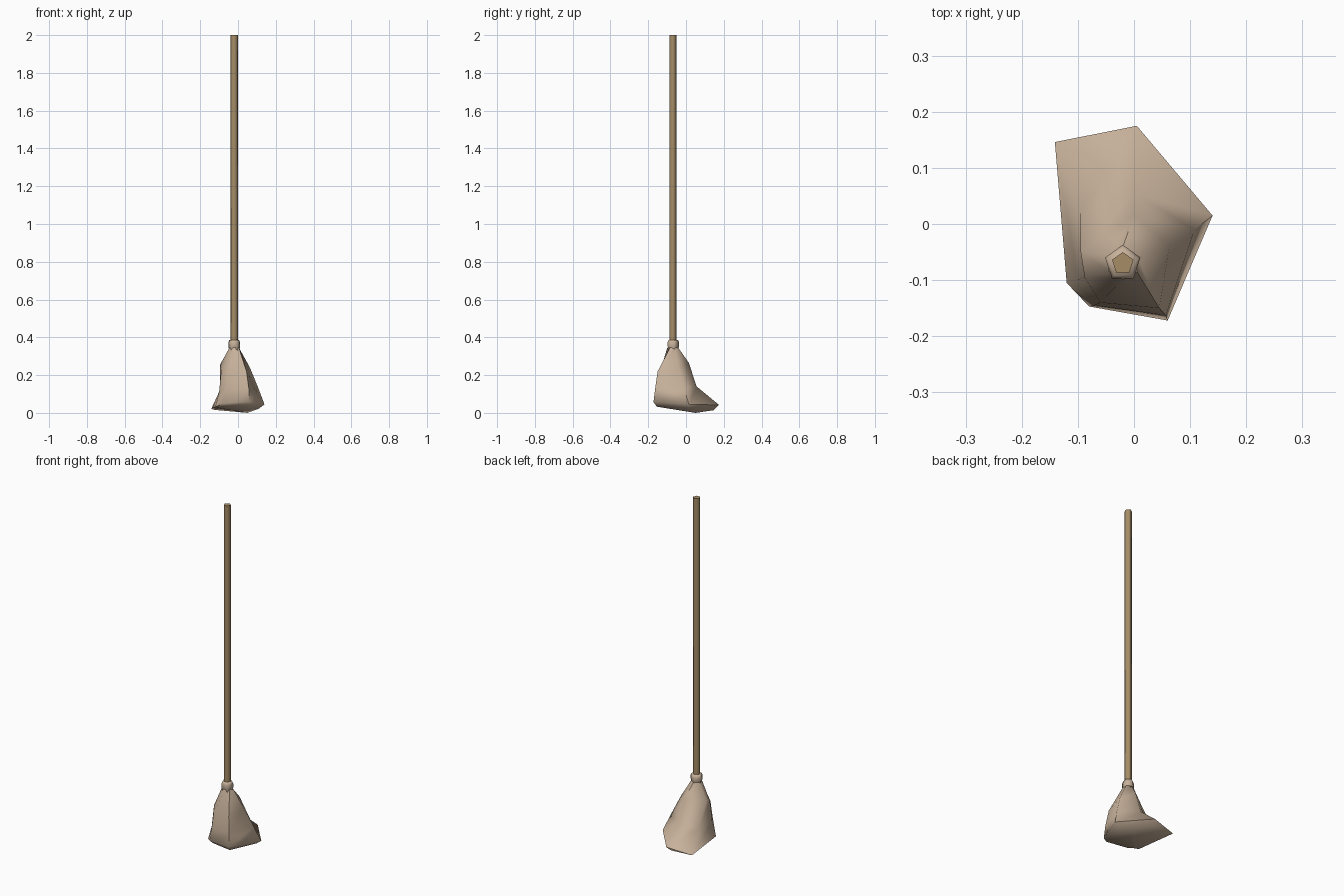
import bpy, bmesh, math

if "Cube" in bpy.data.objects:
    bpy.data.objects.remove(bpy.data.objects["Cube"])

AXIS = (-0.02, -0.07)   # centre of the stick


def material(name, rgb):
    m = bpy.data.materials.new(name)
    m.diffuse_color = (*rgb, 1)
    m.use_nodes = True
    m.node_tree.nodes["Principled BSDF"].inputs["Base Color"].default_value = m.diffuse_color
    return m


STRAW = material("pale straw", (0.57, 0.44, 0.325))
WOOD = material("brown wood", (0.38, 0.265, 0.135))


def loft(name, rings, mat, tip=None, angle=60):
    """Skin a stack of equal-count rings, top to bottom; tip closes the base."""
    bm = bmesh.new()
    loops = [[bm.verts.new(p) for p in r] for r in rings]
    n = len(loops[0])
    for a, b in zip(loops, loops[1:]):
        for i in range(n):
            j = (i + 1) % n
            bm.faces.new((a[i], a[j], b[j], b[i]))
    bm.faces.new(loops[0])
    if tip:
        t = bm.verts.new(tip)
        for i in range(n):
            bm.faces.new((loops[-1][i], loops[-1][(i + 1) % n], t))
    else:
        bm.faces.new(loops[-1])
    bmesh.ops.recalc_face_normals(bm, faces=bm.faces[:])
    me = bpy.data.meshes.new(name)
    bm.to_mesh(me)
    bm.free()
    ob = bpy.data.objects.new(name, me)
    bpy.context.collection.objects.link(ob)
    me.materials.append(mat)
    bpy.ops.object.select_all(action='DESELECT')
    ob.select_set(True)
    bpy.context.view_layer.objects.active = ob
    bpy.ops.object.shade_smooth_by_angle(angle=math.radians(angle))
    return ob


def ring(r, z, n=5):
    """Regular ring about the stick, first corner at the back, clockwise."""
    return [(AXIS[0] + r * math.sin(math.tau * i / n),
             AXIS[1] + r * math.cos(math.tau * i / n), z) for i in range(n)]


# stick
loft("handle", [ring(0.02, 2.0), ring(0.02, 0.33)], WOOD, angle=75)

# rounded binding where the stick enters the bristles
loft("collar", [ring(0.027, 0.386), ring(0.033, 0.374),
                ring(0.033, 0.352), ring(0.028, 0.33)], STRAW, angle=75)

# swept bristle head; corners run back, right, front right, front left, left, back left
head = [
    ring(0.029, 0.345, 6),
    [(0.0, 0.015, 0.265), (0.063, -0.04, 0.24), (0.045, -0.15, 0.22),
     (-0.06, -0.14, 0.21), (-0.088, -0.095, 0.235), (-0.095, -0.05, 0.255)],
    [(0.0, 0.056, 0.14), (0.108, -0.01, 0.13), (0.057, -0.163, 0.13),
     (-0.07, -0.145, 0.12), (-0.1, -0.1, 0.11), (-0.096, 0.02, 0.12)],
    [(0.005, 0.175, 0.042), (0.14, 0.015, 0.045), (0.06, -0.172, 0.058),
     (-0.08, -0.147, 0.05), (-0.12, -0.105, 0.032), (-0.141, 0.146, 0.022)],
    [(-0.005, 0.145, 0.014), (0.11, 0.015, 0.022), (0.055, -0.155, 0.033),
     (-0.07, -0.135, 0.034), (-0.105, -0.095, 0.026), (-0.125, 0.13, 0.016)],
]
loft("bristle_head", head, STRAW, tip=(0.05, 0.05, 0.0), angle=65)
